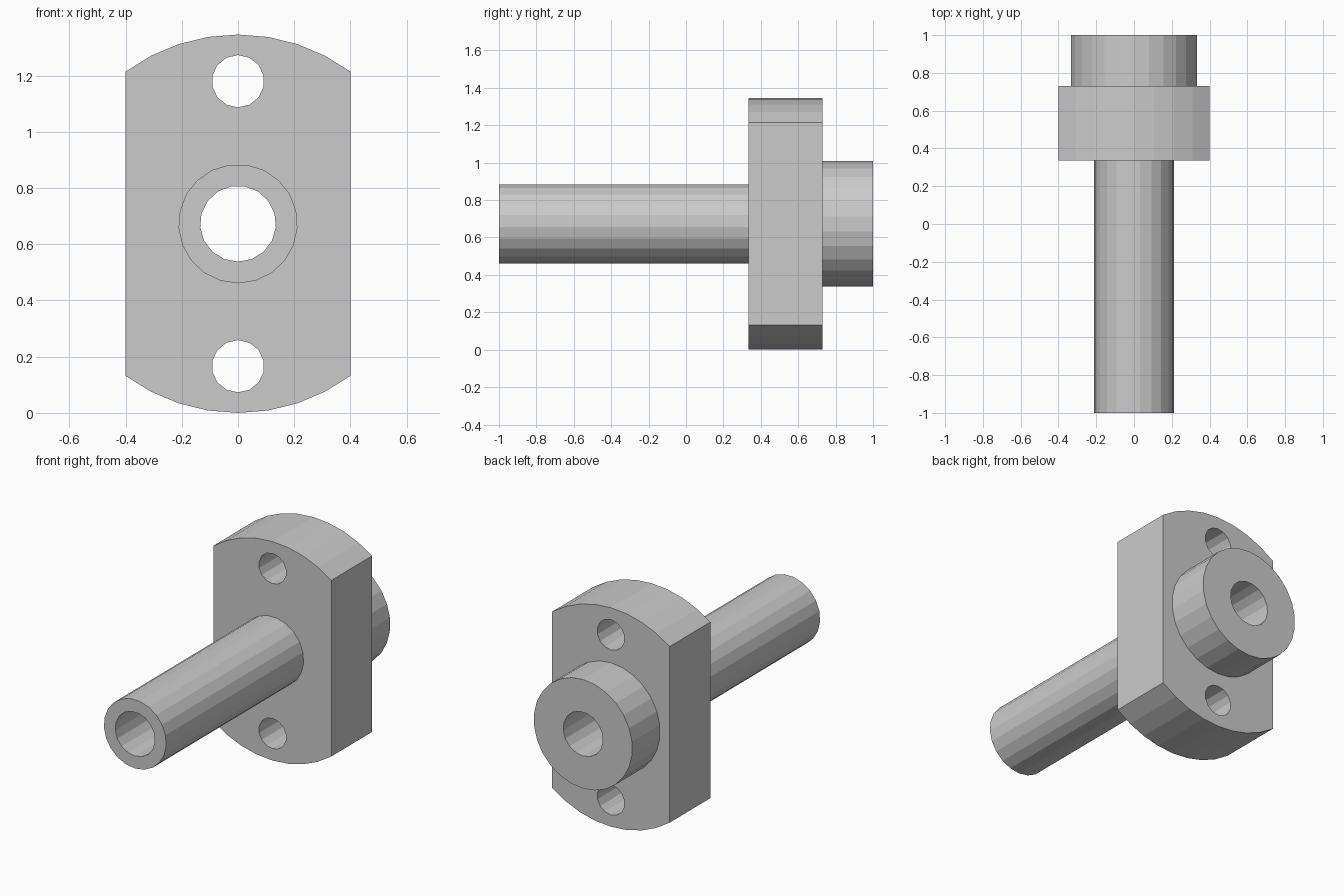
import bpy, bmesh
from math import sin, cos, asin, pi, tau

if "Cube" in bpy.data.objects:
    bpy.data.objects.remove(bpy.data.objects["Cube"], do_unlink=True)

AXIS_Z = 0.673            # height of the shaft axis
FLANGE_R, FLANGE_HALF_W = 0.673, 0.40
FLANGE_FRONT, FLANGE_BACK = 0.335, 0.73
BOLT_OFFSET = 0.507

steel = bpy.data.materials.new("grey steel")
steel.use_nodes = True
grey = (0.6, 0.6, 0.6, 1.0)
steel.diffuse_color = grey
steel.node_tree.nodes["Principled BSDF"].inputs["Base Color"].default_value = grey


def prism(name, outline, y0, y1):
    """Extrude an outline of (x, z) points along y."""
    bm = bmesh.new()
    face = bm.faces.new([bm.verts.new((x, y0, z)) for x, z in outline])
    new = bmesh.ops.extrude_face_region(bm, geom=[face])["geom"]
    moved = [v for v in new if isinstance(v, bmesh.types.BMVert)]
    bmesh.ops.translate(bm, verts=moved, vec=(0, y1 - y0, 0))
    bmesh.ops.recalc_face_normals(bm, faces=bm.faces)
    mesh = bpy.data.meshes.new(name)
    bm.to_mesh(mesh)
    bm.free()
    mesh.materials.append(steel)
    obj = bpy.data.objects.new(name, mesh)
    bpy.context.collection.objects.link(obj)
    return obj


def cylinder(name, radius, sides, z, y0, y1):
    """Faceted cylinder along y with a corner at its lowest point."""
    ring = [(radius * sin(tau * i / sides), z - radius * cos(tau * i / sides))
            for i in range(sides)]
    return prism(name, ring, y0, y1)


# Flange: a disc cut flat on both sides, so only the top and bottom arcs remain
half = asin(FLANGE_HALF_W / FLANGE_R)
arc = [-half + 2 * half * i / 8 for i in range(9)]
outline = [(FLANGE_R * sin(a + turn), AXIS_Z + FLANGE_R * cos(a + turn))
           for turn in (0, pi) for a in arc]
body = prism("flanged_shaft", outline, FLANGE_FRONT, FLANGE_BACK)

# Shaft at the front and boss at the back, both sunk into the flange
shaft = cylinder("shaft", 0.212, 21, AXIS_Z, -1, 0.5)
boss = cylinder("boss", 0.335, 26, AXIS_Z, 0.6, 1)

# Through bore and the two bolt holes
cutters = [cylinder("bore_cutter", 0.135, 17, AXIS_Z, -1.2, 1.2)]
for side in (-1, 1):
    cutters.append(cylinder("bolt_hole_cutter", 0.093, 14,
                            AXIS_Z + side * BOLT_OFFSET, 0.1, 0.95))

# Combine everything into one solid
steps = [(shaft, "UNION"), (boss, "UNION")] + [(c, "DIFFERENCE") for c in cutters]
for helper, operation in steps:
    mod = body.modifiers.new(helper.name, "BOOLEAN")
    mod.object, mod.operation, mod.solver = helper, operation, "EXACT"

depsgraph = bpy.context.evaluated_depsgraph_get()
solid = bpy.data.meshes.new_from_object(body.evaluated_get(depsgraph))
body.modifiers.clear()
body.data = solid
solid.name = "flanged_shaft"
for helper, _ in steps:
    bpy.data.objects.remove(helper, do_unlink=True)
